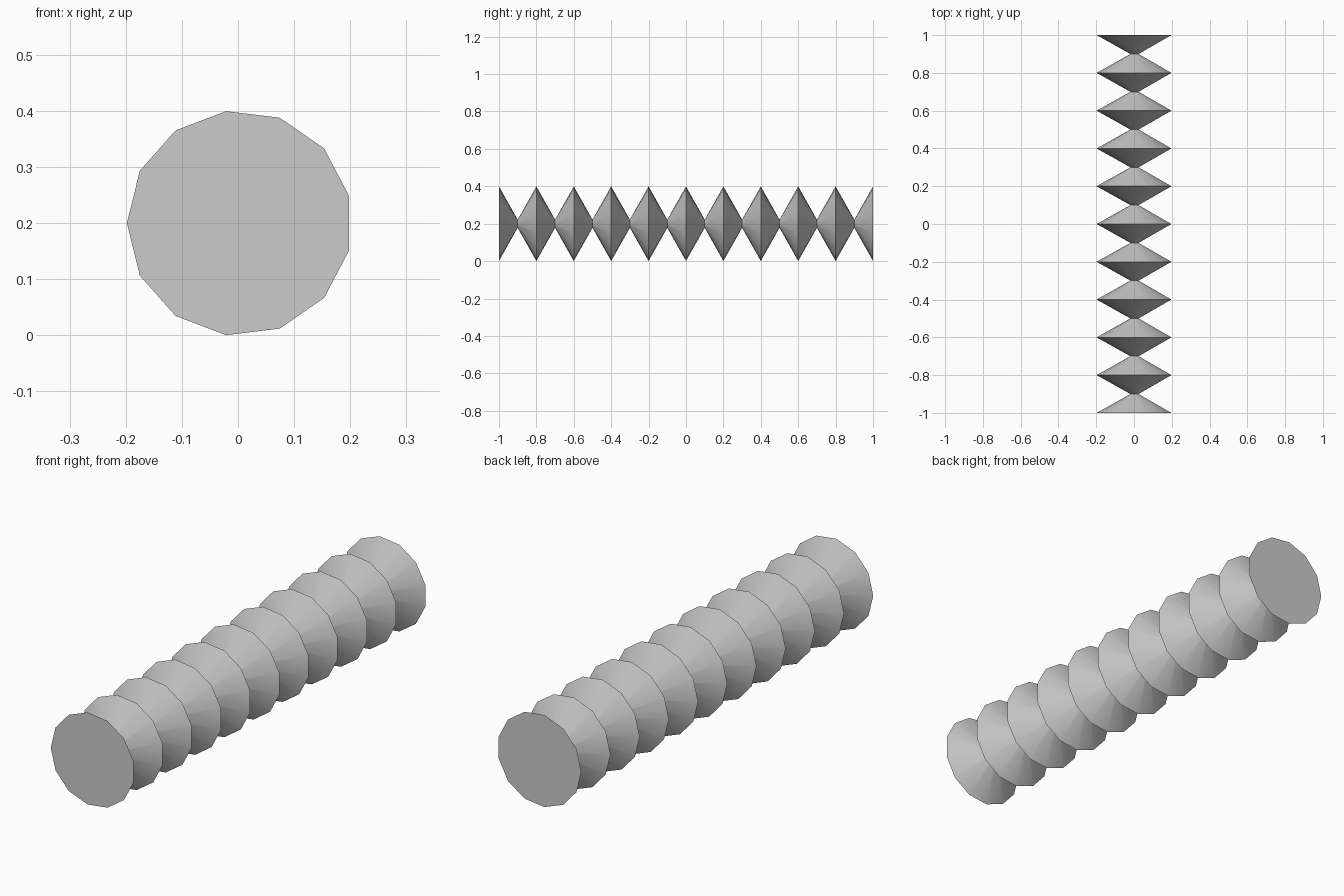
import bpy, bmesh, math

if "Cube" in bpy.data.objects:
    bpy.data.objects.remove(bpy.data.objects["Cube"])

SIDES = 13          # facets around the tube
RIM, NECK = 0.201, 0.022
STEP = 0.1          # distance from a rim to the next neck
CX, CZ = 0.003, 0.2

grey = bpy.data.materials.new("light grey")
grey.diffuse_color = (0.6, 0.6, 0.6, 1)
grey.use_nodes = True
grey.node_tree.nodes["Principled BSDF"].inputs["Base Color"].default_value = grey.diffuse_color

bm = bmesh.new()


def ring(y, radius):
    """Loop of vertices around the y axis, one corner pointing to -x."""
    angles = [math.pi + math.tau * k / SIDES for k in range(SIDES)]
    return [bm.verts.new((CX + radius * math.cos(a), y, CZ + radius * math.sin(a)))
            for a in angles]


# Alternating wide rims and narrow necks along the length
rings = [ring(-1 + i * STEP, NECK if i % 2 else RIM) for i in range(21)]
for a, b in zip(rings, rings[1:]):
    for k in range(SIDES):
        n = (k + 1) % SIDES
        bm.faces.new((a[k], a[n], b[n], b[k]))

# Flat end caps
bm.faces.new(rings[0])
bm.faces.new(rings[-1])
bmesh.ops.recalc_face_normals(bm, faces=bm.faces)

mesh = bpy.data.meshes.new("bellows_tube")
bm.to_mesh(mesh)
bm.free()
mesh.materials.append(grey)
tube = bpy.data.objects.new("bellows_tube", mesh)
bpy.context.collection.objects.link(tube)

# Smooth cones with sharp rims and necks
bpy.context.view_layer.objects.active = tube
tube.select_set(True)
bpy.ops.object.shade_smooth_by_angle(angle=math.radians(35))
